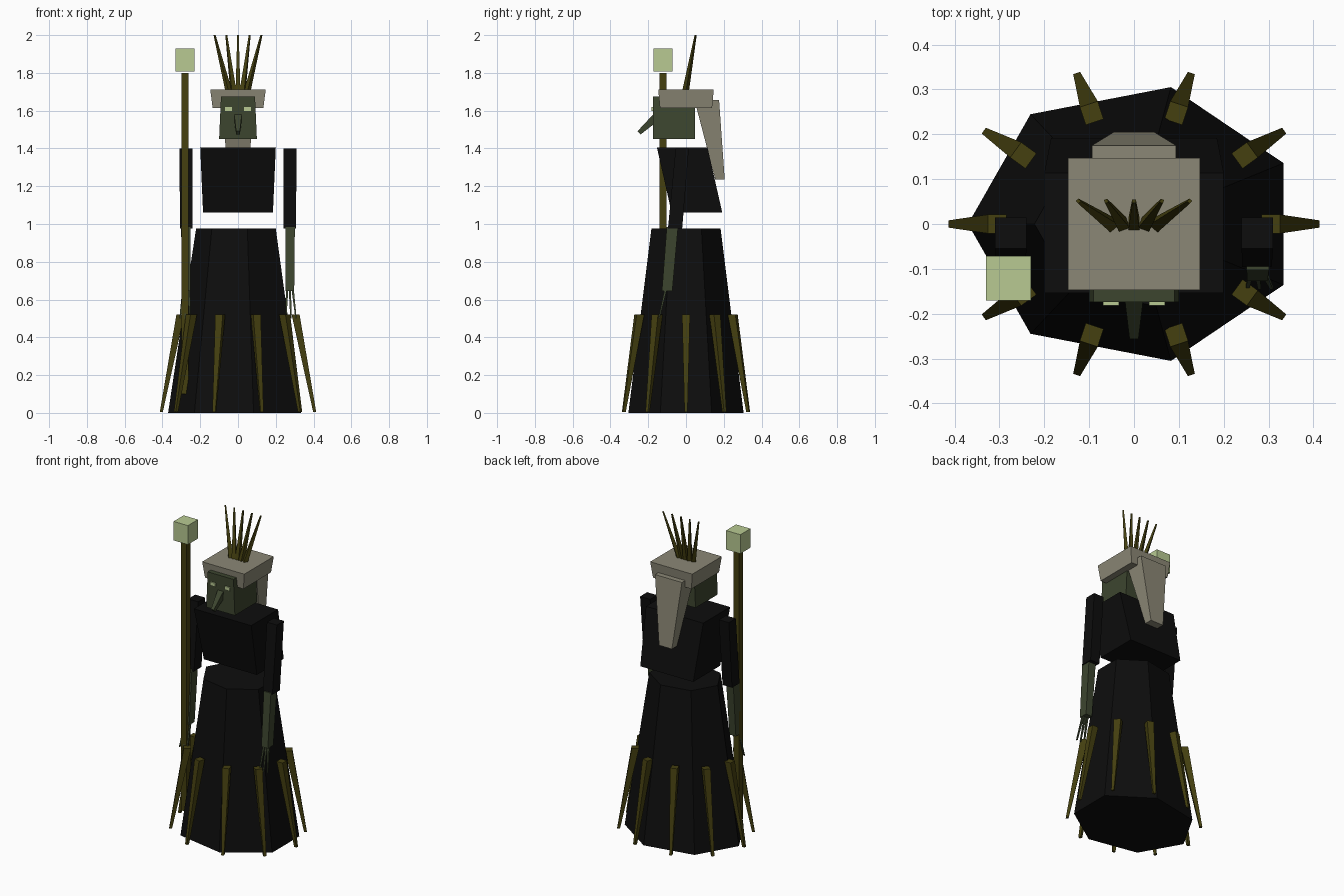
import bpy
from math import cos, sin, pi, radians
from mathutils import Vector

cube = bpy.data.objects.get("Cube")
if cube:
    bpy.data.objects.remove(cube, do_unlink=True)


def material(name, rgb):
    m = bpy.data.materials.new(name)
    m.use_nodes = True
    m.diffuse_color = (*rgb, 1)
    m.node_tree.nodes["Principled BSDF"].inputs["Base Color"].default_value = (*rgb, 1)
    return m


BLACK = material("black cloth", (0.004, 0.004, 0.004))
OLIVE = material("dark olive wood", (0.058, 0.05, 0.005))
SKIN = material("dark green skin", (0.046, 0.06, 0.028))
BEIGE = material("grey beige", (0.26, 0.245, 0.18))
GLOW = material("pale green glow", (0.48, 0.59, 0.29))


def loft(name, mat, rings):
    """Closed solid joining two rings of points with the same count."""
    n = len(rings[0])
    faces = [(i, (i + 1) % n, n + (i + 1) % n, n + i) for i in range(n)]
    faces += [tuple(reversed(range(n))), tuple(range(n, 2 * n))]
    mesh = bpy.data.meshes.new(name)
    mesh.from_pydata([tuple(p) for r in rings for p in r], [], faces)
    mesh.materials.append(mat)
    ob = bpy.data.objects.new(name, mesh)
    bpy.context.collection.objects.link(ob)
    return ob


def bar(name, mat, low, high, low_size, high_size, yaw=0.0, v=None):
    """Tapered box from low to high; sizes are full width and depth."""
    u = Vector((cos(yaw), sin(yaw), 0))
    v = Vector(v) if v else Vector((-sin(yaw), cos(yaw), 0))
    rings = []
    for c, (w, d) in ((low, low_size), (high, high_size)):
        rings.append([Vector(c) + u * w * a / 2 + v * d * b / 2
                      for a, b in ((-1, -1), (1, -1), (1, 1), (-1, 1))])
    return loft(name, mat, rings)


# Seven-sided skirt
def oval(scale, z):
    return [(-0.37 * scale * cos(t), -0.313 * scale * sin(t), z)
            for t in (2 * pi * i / 7 for i in range(7))]


loft("skirt", BLACK, [oval(1, 0), oval(0.6, 0.975)])

# Ring of ten tapered spikes around the hem
for i in range(10):
    t = radians(36 * i)
    bar(f"skirt_spike_{i + 1}", OLIVE,
        (0.406 * cos(t), 0.346 * sin(t), 0.005), (0.305 * cos(t), 0.26 * sin(t), 0.52),
        (0.016, 0.016), (0.042, 0.042), yaw=t)

# Leaning torso
bar("torso", BLACK, (0, 0.058, 1.06), (0, -0.02, 1.405), (0.37, 0.268), (0.4, 0.268))

# Arms with thin fingers
for side, s in (("left", 1), ("right", -1)):
    bar(f"{side}_upper_arm", BLACK, (s * 0.274, -0.058, 0.975), (s * 0.275, -0.02, 1.4),
        (0.066, 0.075), (0.07, 0.07))
    bar(f"{side}_forearm", SKIN, (s * 0.275, -0.1, 0.645), (s * 0.276, -0.072, 0.985),
        (0.045, 0.055), (0.05, 0.06))
    for k in (-1, 0, 1):
        bar(f"{side}_finger_{k + 2}", SKIN, (s * (0.28 + k * 0.027), -0.143, 0.5),
            (s * (0.275 + k * 0.015), -0.108, 0.65), (0.007, 0.007), (0.012, 0.012))

# Head, eyes and long nose
bar("head", SKIN, (0, -0.063, 1.45), (0, -0.063, 1.675), (0.2, 0.222), (0.18, 0.222))
for side, s in (("left", 1), ("right", -1)):
    bar(f"{side}_eye", GLOW, (s * 0.051, -0.177, 1.598), (s * 0.051, -0.177, 1.62),
        (0.036, 0.009), (0.036, 0.009))
bar("nose", SKIN, (0, -0.248, 1.483), (0, -0.15, 1.573), (0.02, 0.024), (0.042, 0.045),
    v=(0, 0.68, -0.73))

# Flared hat and hair hanging behind
bar("hat", BEIGE, (0, 0, 1.613), (0, 0, 1.713), (0.268, 0.276), (0.294, 0.294))
bar("back_hair", BEIGE, (0, 0.18, 1.235), (0, 0.11, 1.657), (0.09, 0.05), (0.188, 0.13))

# Fan of five crown spikes
for i in range(-2, 3):
    bar(f"crown_spike_{i + 3}", OLIVE, (i * 0.024, -0.003, 1.7), (i * 0.062, 0.051, 2.0),
        (0.026, 0.026), (0.008, 0.008), yaw=-i * 0.35)

# Staff with glowing block
bar("staff", OLIVE, (-0.28, -0.122, 0.1), (-0.28, -0.122, 1.8), (0.038, 0.038), (0.038, 0.038))
bar("staff_block", GLOW, (-0.28, -0.121, 1.808), (-0.28, -0.121, 1.928), (0.1, 0.1), (0.1, 0.1))
